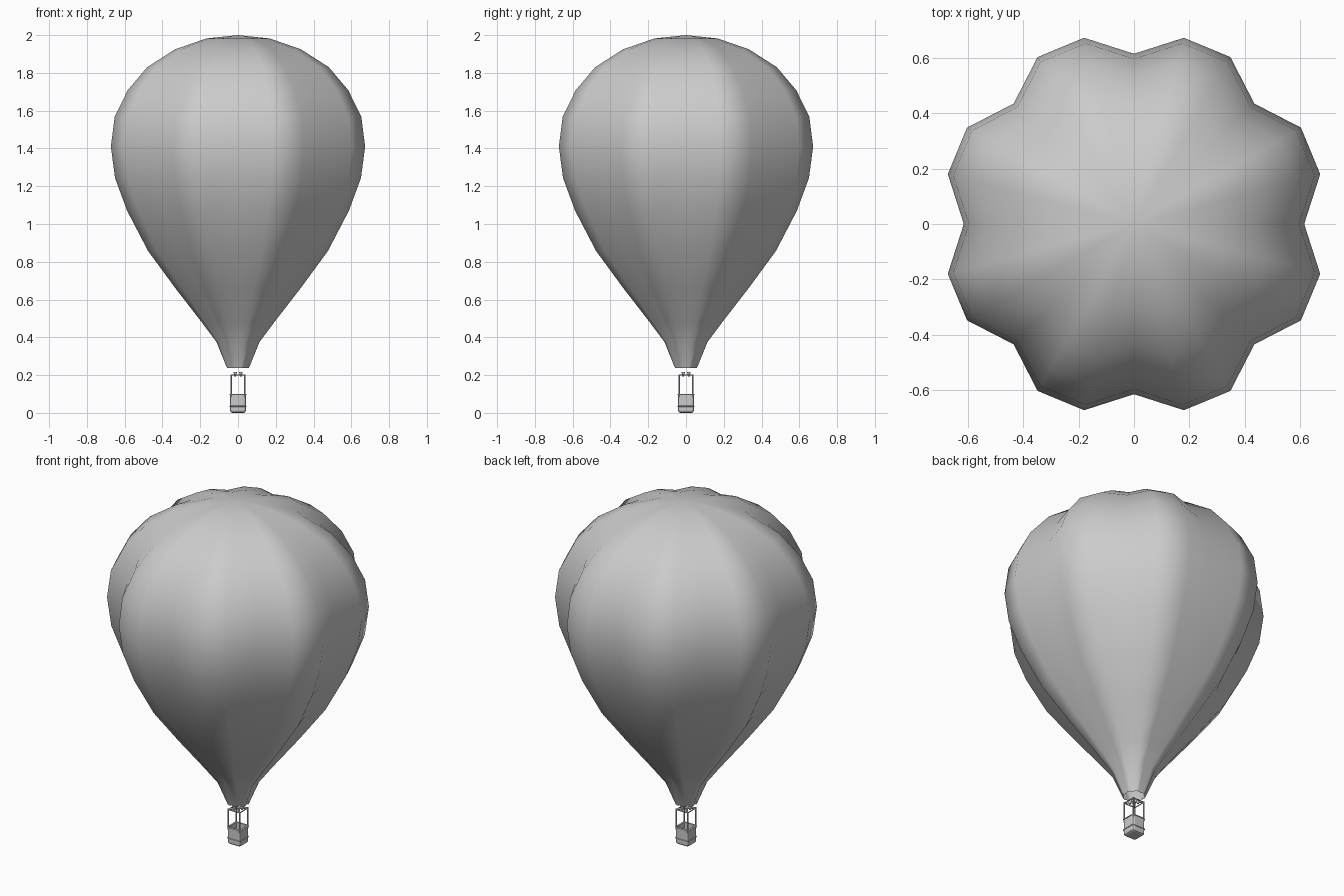
import bpy, bmesh
from math import sin, cos, radians
from mathutils import Vector

if "Cube" in bpy.data.objects:
    bpy.data.objects.remove(bpy.data.objects["Cube"])


def make_object(name, bm, smooth=False):
    bmesh.ops.recalc_face_normals(bm, faces=bm.faces[:])
    me = bpy.data.meshes.new(name)
    bm.to_mesh(me)
    bm.free()
    for p in me.polygons:
        p.use_smooth = smooth
    ob = bpy.data.objects.new(name, me)
    bpy.context.collection.objects.link(ob)
    return ob


def rod(name, a, b, r1, r2=None, sides=8):
    a, b = Vector(a), Vector(b)
    bm = bmesh.new()
    bmesh.ops.create_cone(bm, cap_ends=True, segments=sides, radius1=r1,
                          radius2=r1 if r2 is None else r2, depth=(b - a).length)
    ob = make_object(name, bm)
    ob.location = (a + b) / 2
    ob.rotation_mode = 'QUATERNION'
    ob.rotation_quaternion = (b - a).to_track_quat('Z', 'Y')
    return ob


# Envelope: eight gores, each with a groove and two bulge points per ring
profile = [(0.058, 0.238), (0.114, 0.375), (0.192, 0.48), (0.333, 0.662),
           (0.476, 0.857), (0.587, 1.07), (0.651, 1.243), (0.673, 1.41),
           (0.653, 1.567), (0.584, 1.708), (0.481, 1.83), (0.333, 1.925),
           (0.169, 1.982)]
bm = bmesh.new()
rings = []
for x, z in profile:
    bulge = x / cos(radians(15))
    ring = []
    for i in range(24):
        r = bulge * (0.883 if i % 3 == 0 else 1)
        a = radians(15 * i)
        ring.append(bm.verts.new((r * cos(a), r * sin(a), z)))
    rings.append(ring)
for lo, hi in zip(rings, rings[1:]):
    for i in range(24):
        j = (i + 1) % 24
        bm.faces.new((lo[i], lo[j], hi[j], hi[i]))
crown = bm.verts.new((0, 0, 2))
for i in range(24):
    bm.faces.new((rings[-1][i], rings[-1][(i + 1) % 24], crown))
make_object("envelope", bm, True)

# Basket: open box with rounded lower and vertical edges
bm = bmesh.new()
bmesh.ops.create_cube(bm, size=1)
for v in bm.verts:
    v.co = Vector((v.co.x * 0.084, v.co.y * 0.084, 0.05 + v.co.z * 0.1))
edges = [e for e in bm.edges if min(v.co.z for v in e.verts) < 0.05]
bmesh.ops.bevel(bm, geom=edges, offset=0.012, segments=2, profile=0.5, affect='EDGES')
bm.normal_update()
bmesh.ops.delete(bm, geom=[f for f in bm.faces if f.normal.z > 0.9], context='FACES')
basket = make_object("basket", bm)
mod = basket.modifiers.new("thickness", 'SOLIDIFY')
mod.thickness = 0.008
mod.offset = -1

# Bands around the basket at the rim and near the floor
for name, z in (("basket_rim", 0.097), ("basket_band", 0.035)):
    pts = [(-0.034, -0.043), (0.034, -0.043), (0.043, -0.034), (0.043, 0.034),
           (0.034, 0.043), (-0.034, 0.043), (-0.043, 0.034), (-0.043, -0.034)]
    for k in range(8):
        rod(name, (*pts[k], z), (*pts[(k + 1) % 8], z), 0.003, sides=6)

# Uprights, burner frame and four burners
p, b, top = 0.037, 0.015, 0.2
corners = [(1, 1), (-1, 1), (-1, -1), (1, -1)]
for k, (sx, sy) in enumerate(corners):
    nx, ny = corners[(k + 1) % 4]
    rod("upright", (sx * p, sy * p, 0.085), (sx * p, sy * p, top + 0.004), 0.004)
    rod("frame_bar", (sx * p, sy * p, top), (nx * p, ny * p, top), 0.003)
    rod("burner_arm", (sx * p, sy * p, top), (0, 0, top), 0.003)
    rod("burner", (sx * b, sy * b, 0.193), (sx * b, sy * b, 0.216), 0.005, 0.009, 12)
